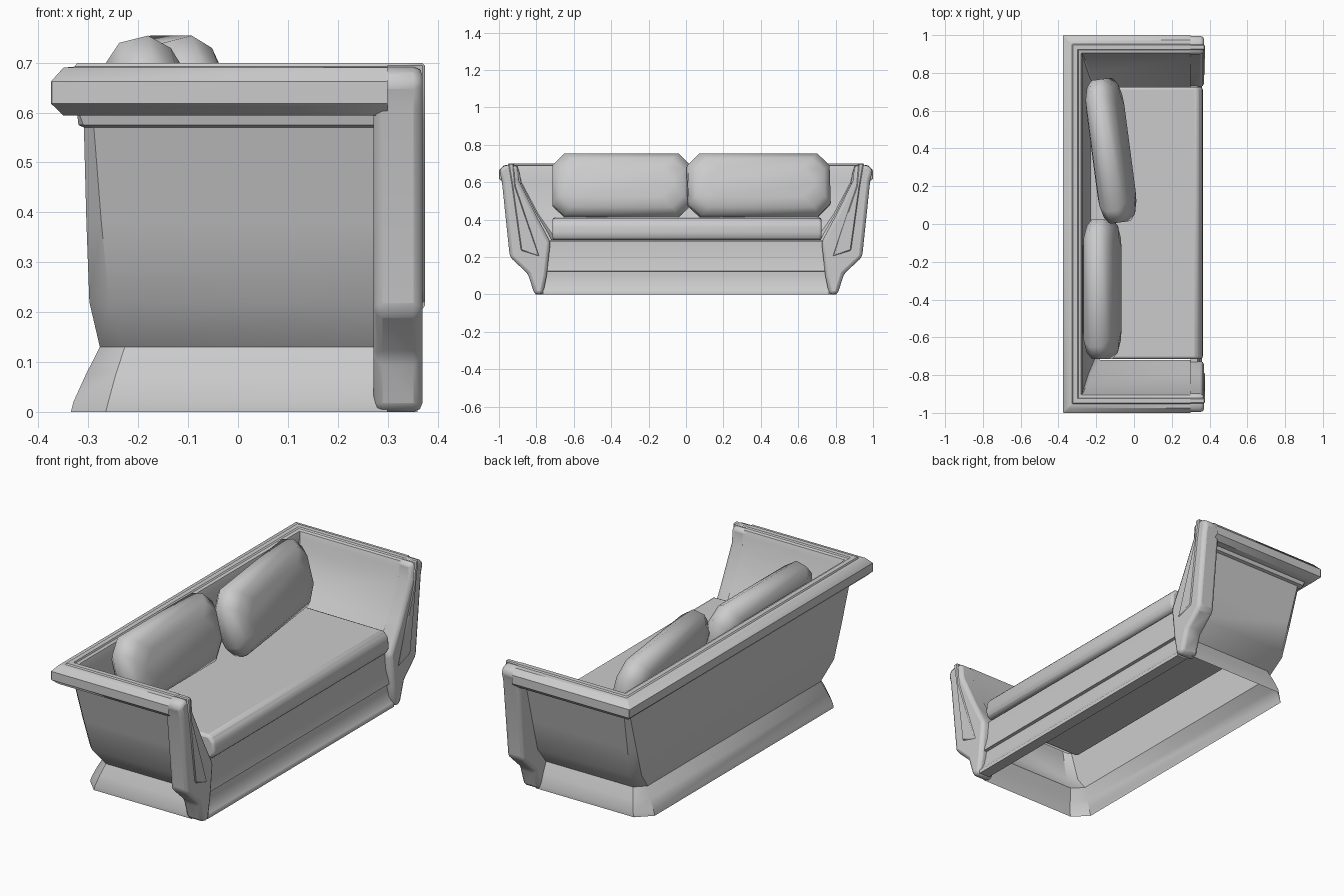
import bpy, bmesh, math
from mathutils import Matrix, Vector

if "Cube" in bpy.data.objects:
    bpy.data.objects.remove(bpy.data.objects["Cube"])


def make_object(name, bm, bevel=0, segments=2, angle=40):
    bmesh.ops.recalc_face_normals(bm, faces=bm.faces)
    mesh = bpy.data.meshes.new(name)
    bm.to_mesh(mesh)
    bm.free()
    ob = bpy.data.objects.new(name, mesh)
    bpy.context.collection.objects.link(ob)
    if bevel:
        m = ob.modifiers.new("soft_edges", 'BEVEL')
        m.width, m.segments, m.limit_method = bevel, segments, 'ANGLE'
        m.angle_limit = math.radians(25)
    bpy.ops.object.select_all(action='DESELECT')
    ob.select_set(True)
    bpy.context.view_layer.objects.active = ob
    bpy.ops.object.shade_smooth_by_angle(angle=math.radians(angle))
    return ob


def loft(rings, closed=True, caps=True):
    bm = bmesh.new()
    vs = [[bm.verts.new(p) for p in r] for r in rings]
    n = len(rings[0])
    for a, b in zip(vs, vs[1:]):
        for i in range(n if closed else n - 1):
            j = (i + 1) % n
            bm.faces.new((a[i], a[j], b[j], b[i]))
    if caps:
        bm.faces.new(vs[0])
        bm.faces.new(vs[-1])
    return bm


# Hollow U-shaped shell: (half width of arms, x of back, z, corner cut)
rows = [
    (.805, -.335, 0, .07), (.805, -.33, .02, .07), (.785, -.305, .075, .06),
    (.76, -.277, .13, .05), (.83, -.298, .22, .04), (.872, -.304, .38, .03),
    (.92, -.309, .57, .02), (.935, -.32, .575, .01), (.94, -.322, .594, .005),
    (.975, -.35, .594, .002), (1, -.375, .618, .002), (1, -.375, .662, .002),
    (.975, -.35, .69, .002), (.952, -.327, .692, .002), (.948, -.323, .699, .002),
    (.924, -.299, .699, .002), (.92, -.295, .692, .002), (.905, -.28, .688, .002),
    (.895, -.272, .66, .002), (.885, -.27, .60, .005), (.80, -.24, .43, .01),
    (.74, -.21, .33, .02), (.72, -.20, .29, .02),
]
rings = []
for y, x, z, c in rows:
    half = [(.30, y, z), (x + c, y, z), (x, y - c, z)]
    rings.append(half + [(px, -py, pz) for px, py, pz in reversed(half)])
make_object("arms_and_back_shell", loft(rings, closed=False, caps=False))

# Arm front posts with a raised trim that carries the rim piping down
post = [(1, .665), (.985, .61), (.942, .20), (.845, .11), (.81, 0), (.765, 0),
        (.745, .10), (.725, .28), (.80, .42), (.893, .61), (.90, .69), (.97, .692)]
trim = [(.95, .699), (.922, .699), (.912, .58), (.785, .205), (.882, .235), (.93, .58)]
for side, label in ((1, "left"), (-1, "right")):
    bm = loft([[(x, side * y, z) for y, z in post] for x in (.272, .37)])
    make_object(label + "_arm_post", bm, .018, 2)
    bm = loft([[(x, side * y, z) for y, z in trim] for x in (.29, .375)])
    make_object(label + "_post_trim", bm, .005, 1)

# Front rail with moulded plinth
rail = [(.30, .288), (.335, .285), (.335, .20), (.348, .135), (.35, .125), (.335, .122),
        (.335, .10), (.34, .05), (.357, .022), (.36, .018), (.36, 0), (.30, 0)]
make_object("front_rail", loft([[(x, y, z) for x, z in rail] for y in (-.765, .765)]))

# Seat cushion
seat = [(-.23, .29), (.35, .29), (.365, .32), (.362, .375), (.335, .408), (-.23, .412)]
make_object("seat_cushion",
            loft([[(x, y, z) for x, z in seat] for y in (-.715, .725)]), .014, 2)


# Loose back pillows
def pillow(name, loc, width, height, thick, tilt, turn):
    def outline(x, inset):
        w, h, c = width / 2 - inset, height / 2 - inset, .065
        return [(x, w, h - c), (x, w - c, h), (x, c - w, h), (x, -w, h - c),
                (x, -w, c - h), (x, c - w, -h), (x, w - c, -h), (x, w, c - h)]
    t = thick / 2
    bm = loft([outline(x, i) for x, i in
               ((-t, .09), (-t * .8, .035), (-t * .35, 0), (t * .35, 0), (t * .8, .035), (t, .09))])
    rot = Matrix.Rotation(turn, 4, 'Z') @ Matrix.Rotation(tilt, 4, 'Y')
    bm.transform(Matrix.Translation(Vector(loc)) @ rot)
    make_object(name, bm, angle=60)


pillow("right_pillow", (-.168, -.345, .582), .74, .34, .17, math.radians(-14), 0)
pillow("left_pillow", (-.122, .388, .582), .765, .34, .17, math.radians(-14), math.radians(7.5))
